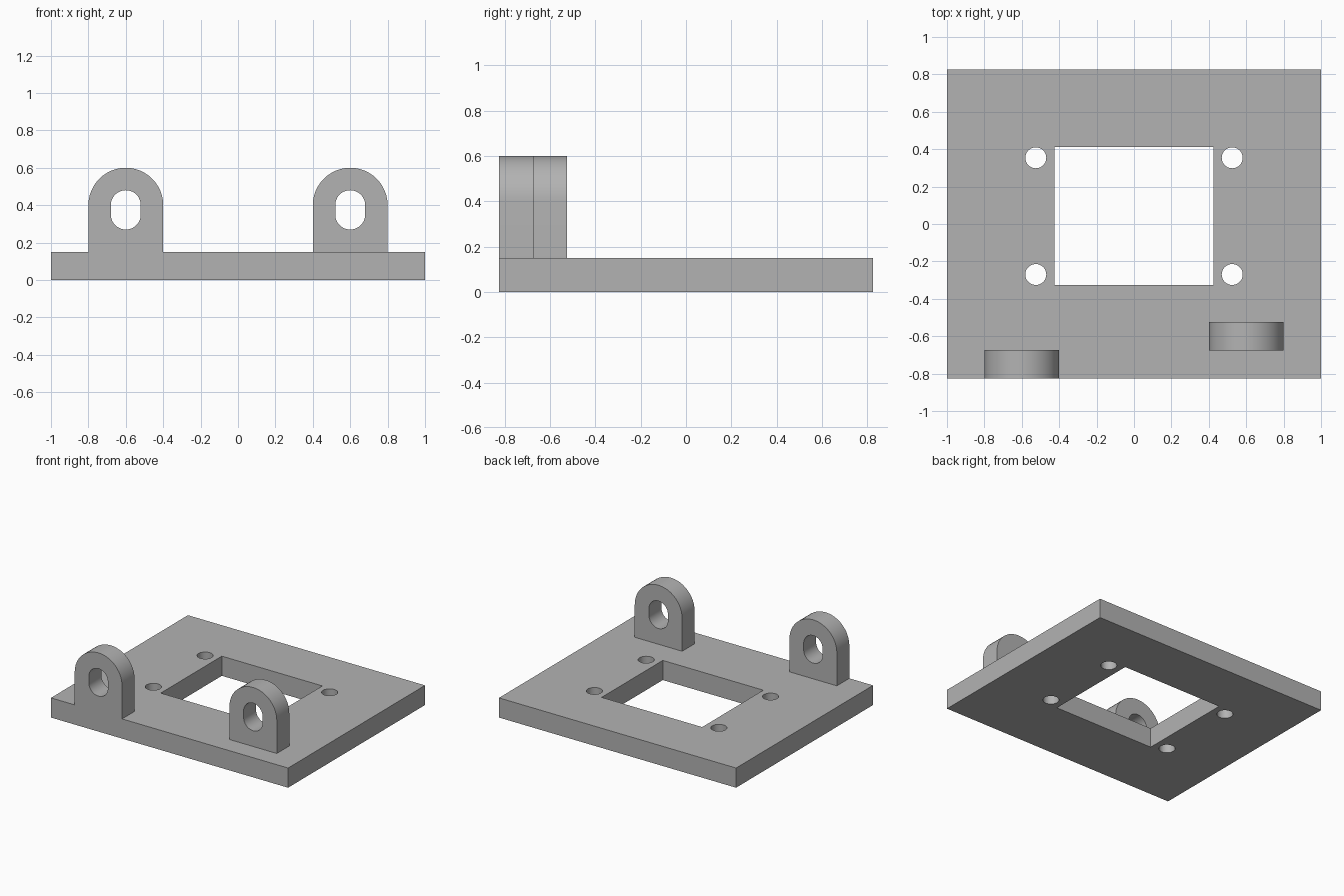
import bpy, bmesh, math
from mathutils import Vector

if "Cube" in bpy.data.objects:
    bpy.data.objects.remove(bpy.data.objects["Cube"])

grey = bpy.data.materials.new("plain grey")
grey.diffuse_color = (0.45, 0.45, 0.45, 1)
grey.use_nodes = True
grey.node_tree.nodes["Principled BSDF"].inputs["Base Color"].default_value = grey.diffuse_color

T = 0.15          # plate thickness
SEG = 24          # segments per half circle


def prism(name, outline, base, extrude):
    """Extrude a closed outline; base maps 2D points to 3D."""
    bm = bmesh.new()
    face = bm.faces.new([bm.verts.new(base(u, v)) for u, v in outline])
    new = bmesh.ops.extrude_face_region(bm, geom=[face])["geom"]
    bmesh.ops.translate(bm, vec=Vector(extrude),
                        verts=[g for g in new if isinstance(g, bmesh.types.BMVert)])
    bmesh.ops.recalc_face_normals(bm, faces=bm.faces)
    mesh = bpy.data.meshes.new(name)
    bm.to_mesh(mesh)
    bm.free()
    mesh.materials.append(grey)
    obj = bpy.data.objects.new(name, mesh)
    bpy.context.collection.objects.link(obj)
    return obj


def arc(cx, cy, r, start):
    """Half circle, counter-clockwise from the start angle."""
    return [(cx + r * math.cos(start + math.pi * i / SEG),
             cy + r * math.sin(start + math.pi * i / SEG)) for i in range(SEG + 1)]


def rect(x0, x1, y0, y1):
    return [(x0, y0), (x1, y0), (x1, y1), (x0, y1)]


def combine(target, tool, operation):
    """Apply a boolean and discard the tool."""
    mod = target.modifiers.new("bool", 'BOOLEAN')
    mod.operation, mod.solver, mod.object = operation, 'EXACT', tool
    bpy.context.view_layer.objects.active = target
    bpy.ops.object.modifier_apply(modifier=mod.name)
    bpy.data.objects.remove(tool)


# Base plate
flat = lambda z: (lambda u, v: (u, v, z))
plate = prism("mounting_plate", rect(-1, 1, -0.825, 0.825), flat(0), (0, 0, T))

# Upright lugs with rounded tops and slots, fused to the plate
for x, y in ((-0.6, -0.825), (0.6, -0.675)):
    wall = lambda u, v, y=y: (u, y, v)
    lug = prism("lug", [(x - 0.2, 0.05), (x + 0.2, 0.05)] + arc(x, 0.4, 0.2, 0),
                wall, (0, 0.15, 0))
    slot = prism("slot_cutter", arc(x, 0.4, 0.08, 0) + arc(x, 0.35, 0.08, math.pi),
                 lambda u, v, y=y: (u, y - 0.1, v), (0, 0.35, 0))
    combine(lug, slot, 'DIFFERENCE')
    combine(plate, lug, 'UNION')

# Rectangular opening
combine(plate, prism("window_cutter", rect(-0.424, 0.424, -0.326, 0.411),
                     flat(-0.1), (0, 0, 0.4)), 'DIFFERENCE')

# Four screw holes
for x in (-0.525, 0.525):
    for y in (-0.27, 0.354):
        ring = arc(x, y, 0.056, 0)[:-1] + arc(x, y, 0.056, math.pi)[:-1]
        combine(plate, prism("hole_cutter", ring, flat(-0.1), (0, 0, 0.4)), 'DIFFERENCE')

# Smooth the round walls, keep the corners crisp
bpy.ops.object.select_all(action='DESELECT')
plate.select_set(True)
bpy.context.view_layer.objects.active = plate
bpy.ops.object.shade_smooth_by_angle(angle=math.radians(30))
